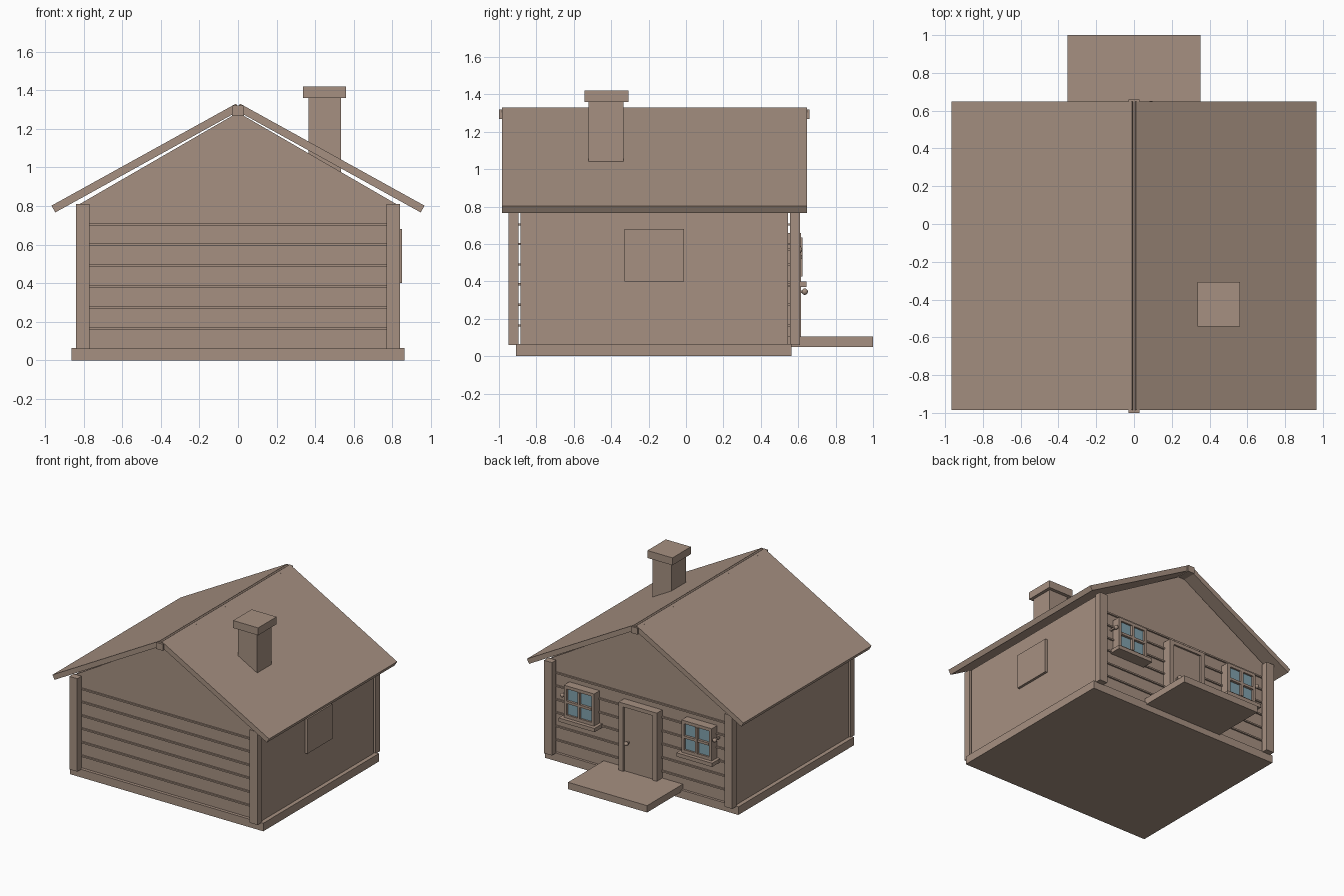
import bpy, bmesh, math

if "Cube" in bpy.data.objects:
    bpy.data.objects.remove(bpy.data.objects["Cube"])


def material(name, rgb):
    m = bpy.data.materials.new(name)
    m.diffuse_color = (*rgb, 1)
    m.use_nodes = True
    m.node_tree.nodes["Principled BSDF"].inputs["Base Color"].default_value = m.diffuse_color
    return m


WOOD = material("brown_wood", (0.38, 0.28, 0.22))
GLASS = material("blue_glass", (0.22, 0.36, 0.42))


def finish(name, bm, mat):
    bmesh.ops.recalc_face_normals(bm, faces=bm.faces)
    mesh = bpy.data.meshes.new(name)
    bm.to_mesh(mesh)
    bm.free()
    mesh.materials.append(mat)
    ob = bpy.data.objects.new(name, mesh)
    bpy.context.collection.objects.link(ob)
    return ob


def prism(name, profile, y0, y1, mat=WOOD):
    """Extrude an x-z profile along y."""
    bm = bmesh.new()
    face = bm.faces.new([bm.verts.new((x, y0, z)) for x, z in profile])
    ext = bmesh.ops.extrude_face_region(bm, geom=[face])["geom"]
    moved = [v for v in ext if isinstance(v, bmesh.types.BMVert)]
    bmesh.ops.translate(bm, verts=moved, vec=(0, y1 - y0, 0))
    return finish(name, bm, mat)


def box(name, x, y, z, mat=WOOD):
    x0, x1 = sorted(x)
    return prism(name, [(x0, z[0]), (x1, z[0]), (x1, z[1]), (x0, z[1])], *y, mat)


def knob(name, x, y, z, r):
    bm = bmesh.new()
    bmesh.ops.create_uvsphere(bm, u_segments=12, v_segments=8, radius=r)
    bmesh.ops.translate(bm, verts=bm.verts, vec=(x, y, z))
    for f in bm.faces:
        f.smooth = True
    finish(name, bm, WOOD)


# Base and walls with gables
FRONT, BACK = -0.885, 0.545
box("foundation", (-0.863, 0.863), (-0.91, 0.565), (0, 0.065))
prism("walls", [(-0.83, 0.06), (0.83, 0.06), (0.83, 0.805), (0, 1.285), (-0.83, 0.805)],
      FRONT, BACK)

# Thin horizontal battens on both gable walls
for z in (0.165, 0.275, 0.385, 0.49, 0.6, 0.705):
    box("front_batten", (-0.78, 0.78), (FRONT - 0.012, FRONT), (z - 0.006, z + 0.006))
    box("back_batten", (-0.78, 0.78), (BACK, BACK + 0.012), (z - 0.006, z + 0.006))

# Roof slabs, corner posts and windows, mirrored left and right
for s in (-1, 1):
    prism("roof_slab", [(s * x, z) for x, z in
          ((0.01, 1.331), (0.967, 0.802), (0.947, 0.767), (-0.008, 1.295))], -0.985, 0.648)
    box("front_corner_post", (s * 0.77, s * 0.84), (-0.95, -0.895), (0.06, 0.81))
    box("back_corner_post", (s * 0.77, s * 0.84), (0.555, 0.61), (0.06, 0.81))

    # Window: outer frame, cross bars, glass panes and sill
    c, w, z0, z1, t = s * 0.525, 0.135, 0.40, 0.66, 0.025
    fy = (BACK, 0.615)
    for e in (-1, 1):
        box("window_side", (c + e * w, c + e * (w - t)), fy, (z0, z1))
    box("window_top", (c - w + t, c + w - t), fy, (z1 - t, z1))
    box("window_bottom", (c - w + t, c + w - t), fy, (z0, z0 + t))
    box("window_glass", (c - w + t, c + w - t), (BACK, 0.6), (z0 + t, z1 - t), GLASS)
    zc = (z0 + z1) / 2
    box("window_upright", (c - 0.01, c + 0.01), (BACK, 0.622), (z0 + t, z1 - t))
    box("window_crossbar", (c - w + t, c + w - t), (BACK, 0.62), (zc - 0.01, zc + 0.01))
    box("window_sill", (c - 0.16, c + 0.16), (BACK, 0.645), (0.37, 0.40))
    knob("window_catch", s * 0.68, 0.605, 0.57, 0.017)
    box("catch_stem", (s * 0.673, s * 0.687), (BACK, 0.605), (0.563, 0.577))

    # Door jambs
    box("door_jamb", (s * 0.13, s * 0.17), (BACK, 0.615), (0.1, 0.655))

# Ridge beam showing at both ends
box("ridge_beam", (-0.03, 0.03), (-1.0, 0.66), (1.268, 1.32))

# Door leaf, lintel and handle
box("door", (-0.13, 0.13), (BACK, 0.6), (0.1, 0.625))
box("door_lintel", (-0.13, 0.13), (BACK, 0.615), (0.625, 0.655))
knob("door_knob", 0.09, 0.635, 0.345, 0.017)
box("knob_stem", (0.083, 0.097), (0.6, 0.635), (0.338, 0.352))

# Porch slab
box("porch", (-0.353, 0.353), (BACK, 1.0), (0.05, 0.105))

# Shutter panel on the right wall
box("side_panel", (0.82, 0.85), (-0.33, -0.01), (0.40, 0.68))

# Chimney and cap
box("chimney", (0.365, 0.535), (-0.52, -0.335), (0.95, 1.36))
box("chimney_cap", (0.337, 0.56), (-0.543, -0.308), (1.36, 1.42))
